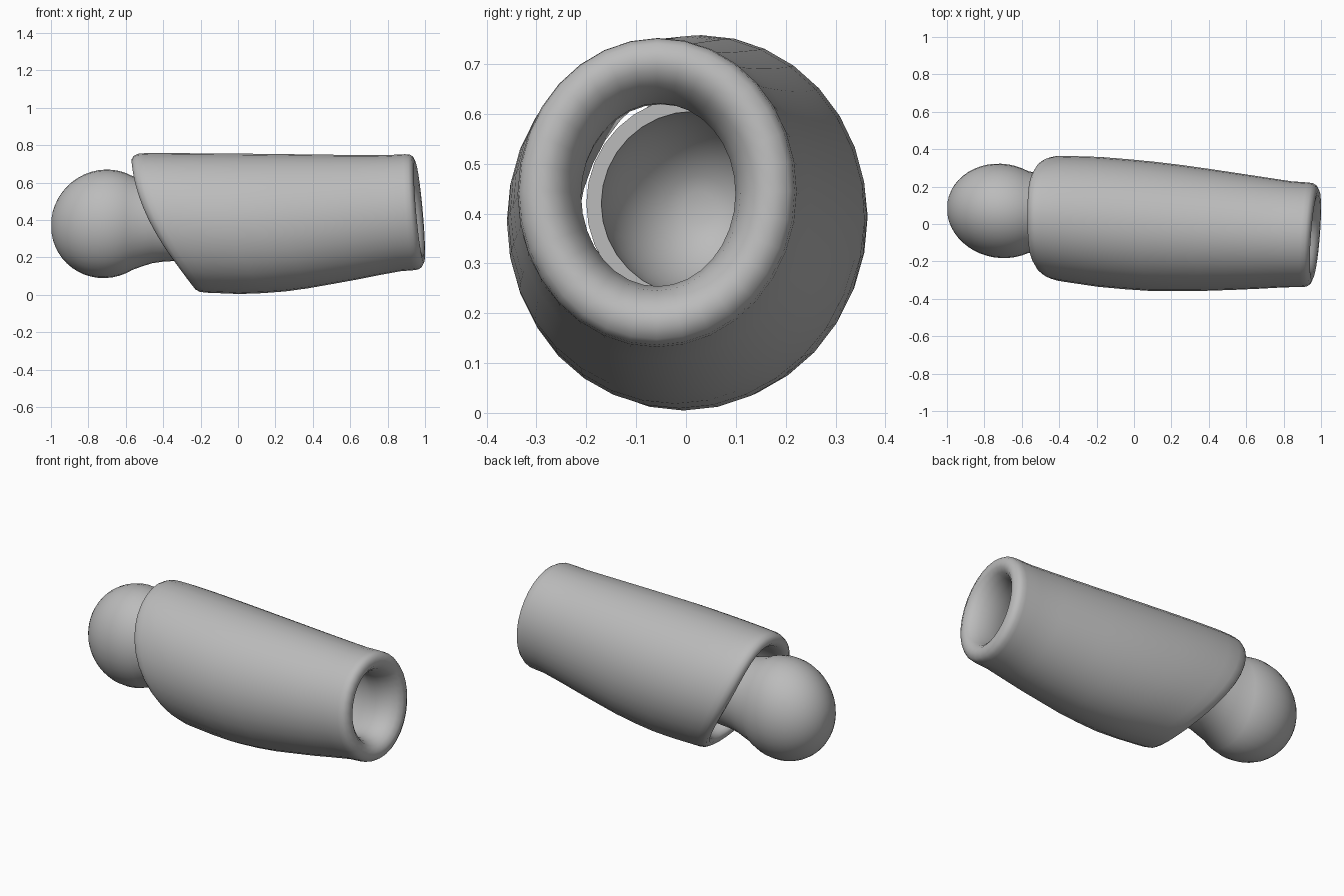
import bpy, bmesh, math

cube = bpy.data.objects.get("Cube")
if cube:
    bpy.data.objects.remove(cube)

grey = bpy.data.materials.new("plain grey")
grey.use_nodes = True
COLOUR = (0.5, 0.5, 0.5, 1)
grey.diffuse_color = COLOUR
grey.node_tree.nodes["Principled BSDF"].inputs["Base Color"].default_value = COLOUR

SEGMENTS = 32


def loft(name, rings, closed=False):
    """Skin rings of points; a closed loft joins the last ring to the first."""
    bm = bmesh.new()
    loops = [[bm.verts.new(p) for p in ring] for ring in rings]
    pairs = list(zip(loops, loops[1:]))
    if closed:
        pairs.append((loops[-1], loops[0]))
    for a, b in pairs:
        for i in range(SEGMENTS):
            j = (i + 1) % SEGMENTS
            bm.faces.new((a[i], a[j], b[j], b[i]))
    if not closed:
        bm.faces.new(loops[0])
        bm.faces.new(loops[-1])
    bmesh.ops.recalc_face_normals(bm, faces=bm.faces)
    mesh = bpy.data.meshes.new(name)
    bm.to_mesh(mesh)
    bm.free()
    mesh.materials.append(grey)
    obj = bpy.data.objects.new(name, mesh)
    bpy.context.collection.objects.link(obj)
    bpy.ops.object.select_all(action="DESELECT")
    obj.select_set(True)
    bpy.context.view_layer.objects.active = obj
    bpy.ops.object.shade_smooth_by_angle(angle=math.radians(50))
    return obj


# Sleeve outline along x: x, top, bottom, left side, right side
OUTLINE = [(-0.57, 0.757, 0.04, 0.35, -0.27), (-0.4, 0.758, 0.03, 0.365, -0.305),
           (-0.2, 0.757, 0.013, 0.36, -0.335), (0.05, 0.755, 0.003, 0.34, -0.358),
           (0.3, 0.752, 0.022, 0.31, -0.36), (0.6, 0.748, 0.075, 0.265, -0.35),
           (0.85, 0.747, 0.125, 0.227, -0.336), (0.93, 0.757, 0.132, 0.222, -0.339),
           (1.0, 0.757, 0.132, 0.222, -0.339)]


def outline_at(x):
    x = min(max(x, OUTLINE[0][0]), OUTLINE[-1][0])
    for a, b in zip(OUTLINE, OUTLINE[1:]):
        if x <= b[0]:
            t = (x - a[0]) / (b[0] - a[0])
            return [p + (q - p) * t for p, q in zip(a[1:], b[1:])]


def sleeve_ring(s, shift, inset):
    """Ring a fraction s of the way from the slanted end to the cuff."""
    ring = []
    for i in range(SEGMENTS):
        angle = 2 * math.pi * i / SEGMENTS
        v, u = math.cos(angle), math.sin(angle)
        shoulder = -0.475 - 0.165 * u + 0.07 * u * u
        cuff = 0.97 - 0.024 * u + 0.018 * v
        x = shoulder + (cuff - shoulder) * s + shift
        top, bottom, left, right = outline_at(x)
        ring.append((x, (left + right) / 2 + v * ((left - right) / 2 - inset),
                     (top + bottom) / 2 + u * ((top - bottom) / 2 - inset)))
    return ring


# Sleeve: rounded slanted lip, outer wall, thick rounded cuff, inner wall
profile = [(0, 0.08, 0.09), (0, 0.025, 0.075), (0, 0.004, 0.055), (0, 0, 0.035),
           (0, 0.012, 0.014), (0, 0.035, 0.003), (0, 0.07, 0)]
profile += [(s / 10, 0, 0) for s in range(1, 10)]
profile += [(1, -0.055, 0), (1, -0.03, 0.004), (1, -0.012, 0.016), (1, 0, 0.042),
            (1, -0.004, 0.07), (1, -0.025, 0.095), (1, -0.06, 0.113),
            (1, -0.11, 0.126), (1, -0.18, 0.128), (1, -0.25, 0.11)]
profile += [(s / 10, 0, 0.09) for s in (7, 5, 3, 2)]
loft("sleeve", [sleeve_ring(*p) for p in profile], closed=True)


def core_ring(x, radius, flatten):
    t = (x + 0.71) / 1.26
    cy, cz = 0.07 - 0.055 * t, 0.38 + 0.04 * t
    return [(x, cy + radius * flatten * math.cos(a), cz + radius * math.sin(a))
            for a in (2 * math.pi * i / SEGMENTS for i in range(SEGMENTS))]


# Ball joint with its neck running inside the sleeve to a hollow cup
rings = []
for step in range(1, 17):
    a = math.radians(7.5 * step)
    rings.append(core_ring(-0.71 - 0.29 * math.cos(a), 0.29 * math.sin(a), 0.87))
for x, radius in ((-0.51, 0.233), (-0.46, 0.219), (-0.4, 0.212), (-0.3, 0.21), (0.55, 0.215)):
    rings.append(core_ring(x, radius, 0.9 if x < 0 else 1))
for step in range(9):
    a = math.radians(10 * step)
    rings.append(core_ring(0.55 - 0.25 * math.sin(a), 0.185 * math.cos(a), 1))
loft("ball_joint", rings)
